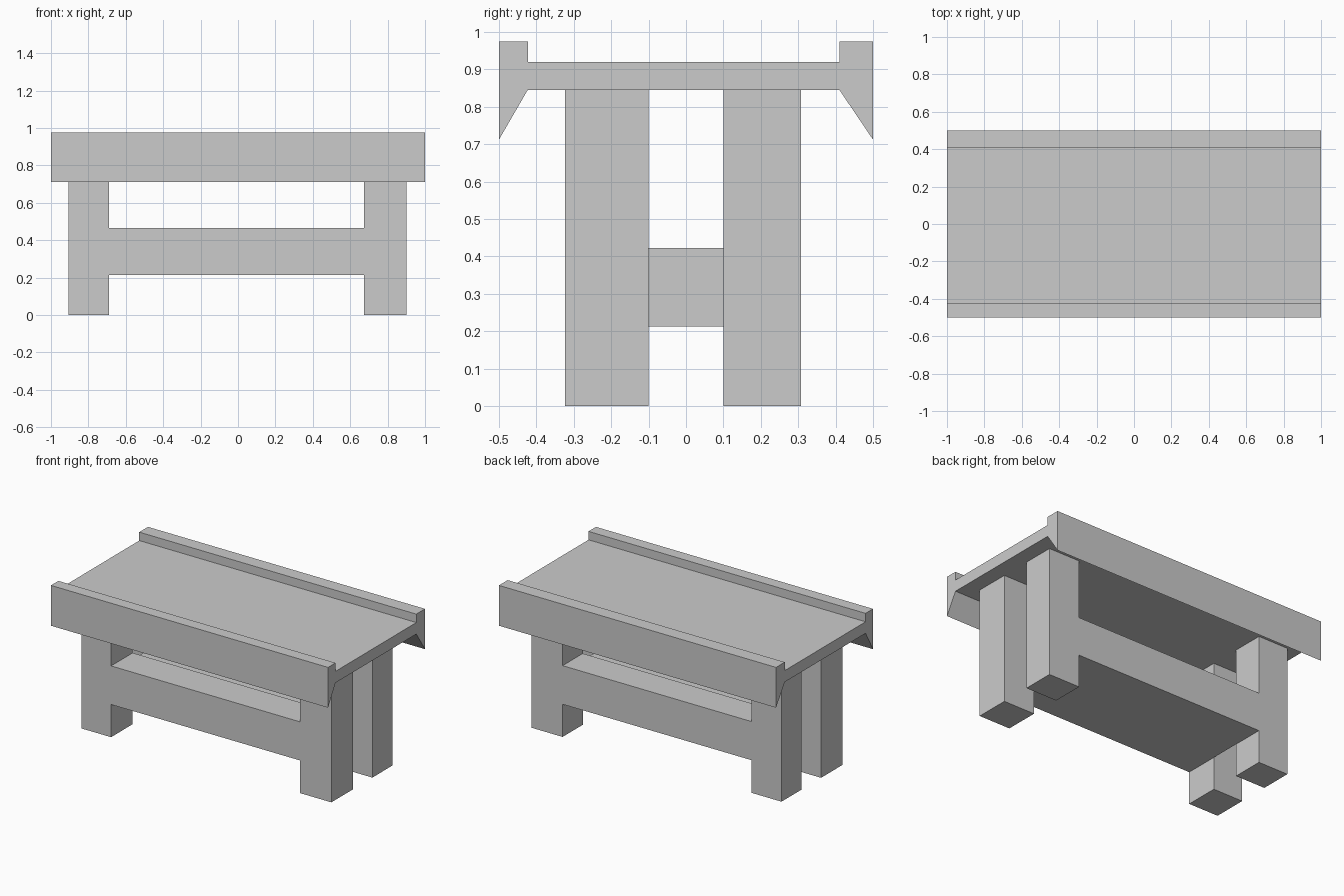
import bpy
import bmesh
from mathutils import Vector

if "Cube" in bpy.data.objects:
    bpy.data.objects.remove(bpy.data.objects["Cube"])


def extrude_profile(name, profile, to_3d, start, end):
    """Solid made by sweeping a 2D profile from start to end along one axis."""
    bm = bmesh.new()
    face = bm.faces.new([bm.verts.new(to_3d(a, b, start)) for a, b in profile])
    swept = bmesh.ops.extrude_face_region(bm, geom=[face], use_keep_orig=True)
    verts = [v for v in swept["geom"] if isinstance(v, bmesh.types.BMVert)]
    offset = Vector(to_3d(0, 0, end)) - Vector(to_3d(0, 0, start))
    bmesh.ops.translate(bm, verts=verts, vec=offset)
    bmesh.ops.recalc_face_normals(bm, faces=bm.faces)
    mesh = bpy.data.meshes.new(name)
    bm.to_mesh(mesh)
    bm.free()
    obj = bpy.data.objects.new(name, mesh)
    bpy.context.collection.objects.link(obj)
    return obj


def along_x(a, b, t):
    return (t, a, b)


def along_y(a, b, t):
    return (a, t, b)


UNDERSIDE = 0.845
RAIL_BOTTOM, RAIL_TOP, SHELF_TOP = 0.213, 0.465, 0.422
LEFT_INNER, RIGHT_INNER = -0.69, 0.675

# Tabletop with raised lips and tapered aprons along both long edges
extrude_profile("tabletop", [
    (-0.5, 0.975), (-0.423, 0.975), (-0.423, 0.92), (0.41, 0.92),
    (0.41, 0.975), (0.5, 0.975), (0.5, 0.712), (0.41, UNDERSIDE),
    (-0.423, UNDERSIDE), (-0.5, 0.712)], along_x, -1, 1)

# H-shaped leg frames: two legs joined by a rail
frame = [
    (-0.905, 0), (LEFT_INNER, 0), (LEFT_INNER, RAIL_BOTTOM),
    (RIGHT_INNER, RAIL_BOTTOM), (RIGHT_INNER, 0), (0.9, 0),
    (0.9, UNDERSIDE), (RIGHT_INNER, UNDERSIDE), (RIGHT_INNER, RAIL_TOP),
    (LEFT_INNER, RAIL_TOP), (LEFT_INNER, UNDERSIDE), (-0.905, UNDERSIDE)]
for name, y0, y1 in (("front_leg_frame", -0.323, -0.1),
                     ("back_leg_frame", 0.1, 0.308)):
    extrude_profile(name, frame, along_y, y0, y1)

# Low shelf between the two frames
extrude_profile("shelf", [
    (LEFT_INNER, RAIL_BOTTOM), (RIGHT_INNER, RAIL_BOTTOM),
    (RIGHT_INNER, SHELF_TOP), (LEFT_INNER, SHELF_TOP)], along_y, -0.1, 0.1)
